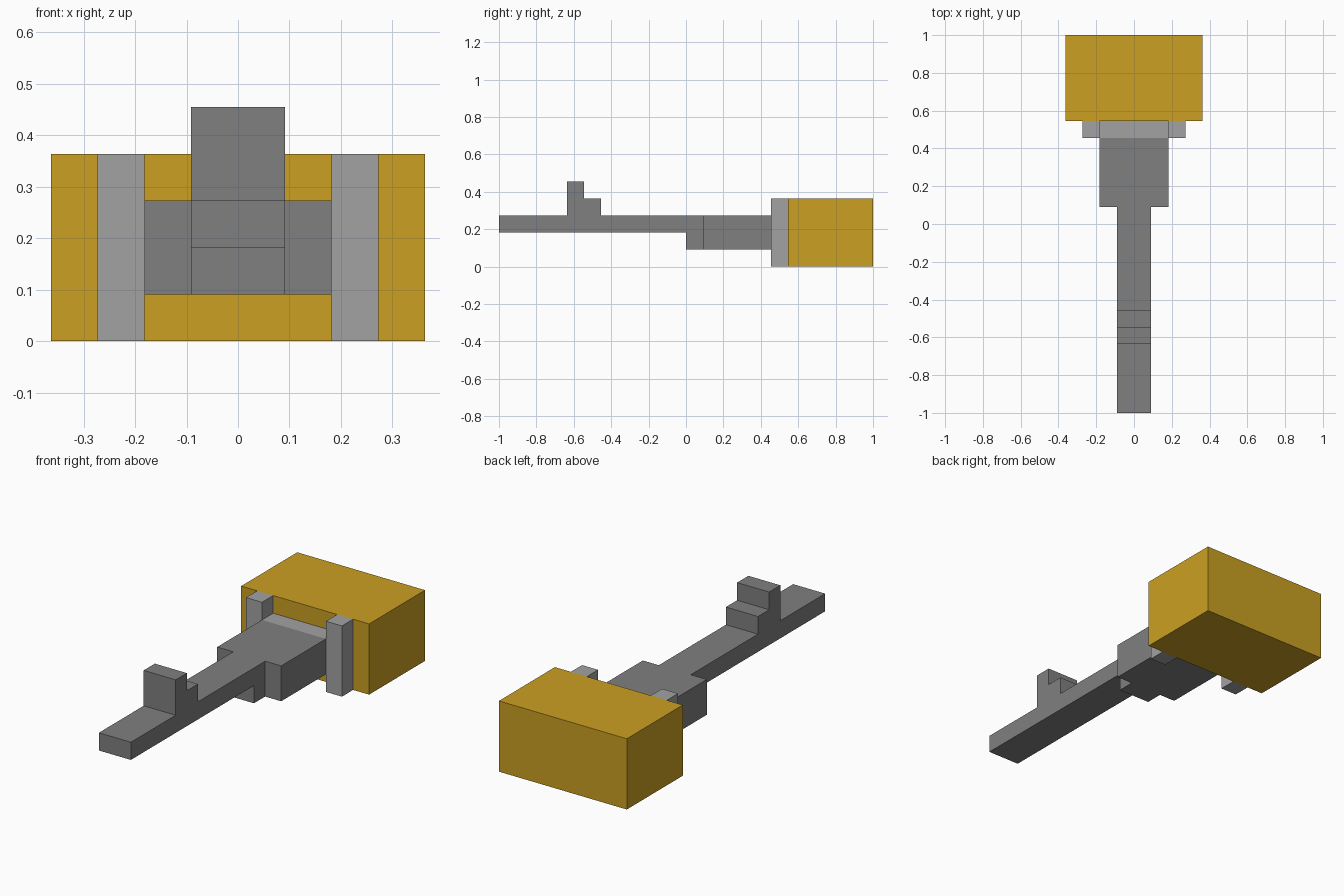
import bpy

if "Cube" in bpy.data.objects:
    bpy.data.objects.remove(bpy.data.objects["Cube"])

U = 1 / 11  # grid module: the whole model is 22 modules long


def material(name, rgb):
    m = bpy.data.materials.new(name)
    m.diffuse_color = (*rgb, 1)
    m.use_nodes = True
    m.node_tree.nodes["Principled BSDF"].inputs["Base Color"].default_value = m.diffuse_color
    return m


gold = material("gold", (0.60, 0.35, 0.016))
dark_grey = material("dark grey", (0.215, 0.215, 0.215))
light_grey = material("light grey", (0.36, 0.36, 0.37))


def extrude(name, profile, axes, lo, hi, mat):
    """Extrude a 2D profile (in modules) lying in `axes` along the remaining axis."""
    other = 3 - sum(axes)
    verts = []
    for depth in (lo, hi):
        for a, b in profile:
            p = [0, 0, 0]
            p[axes[0]], p[axes[1]], p[other] = a * U, b * U, depth * U
            verts.append(p)
    n = len(profile)
    faces = [tuple(reversed(range(n))), tuple(range(n, 2 * n))]
    faces += [(i, (i + 1) % n, n + (i + 1) % n, n + i) for i in range(n)]
    mesh = bpy.data.meshes.new(name)
    mesh.from_pydata(verts, [], faces)
    mesh.materials.append(mat)
    obj = bpy.data.objects.new(name, mesh)
    bpy.context.collection.objects.link(obj)
    return obj


# Gold block at the back
extrude("rear_block", [(-4, 6), (4, 6), (4, 11), (-4, 11)], (0, 1), 0, 4, gold)

# Light grey H-shaped bracket: two posts joined by a crossbar
extrude("bracket", [(-3, 0), (-2, 0), (-2, 1), (2, 1), (2, 0), (3, 0),
                    (3, 4), (2, 4), (2, 3), (-2, 3), (-2, 4), (-3, 4)],
        (2, 0)[::-1], 5, 6, light_grey)
# the x-z profile winds the other way round, so turn its faces outward
bpy.data.objects["bracket"].data.flip_normals()

# Dark grey body, wide part of the shaft
extrude("body", [(-2, 1), (2, 1), (2, 5), (-2, 5)], (0, 1), 1, 3, dark_grey)

# Long arm with underside stub and stepped upright, as one side profile
extrude("arm", [(-11, 2), (0, 2), (0, 1), (1, 1), (1, 3), (-5, 3), (-5, 4),
                (-6, 4), (-6, 5), (-7, 5), (-7, 3), (-11, 3)],
        (1, 2), -1, 1, dark_grey)
